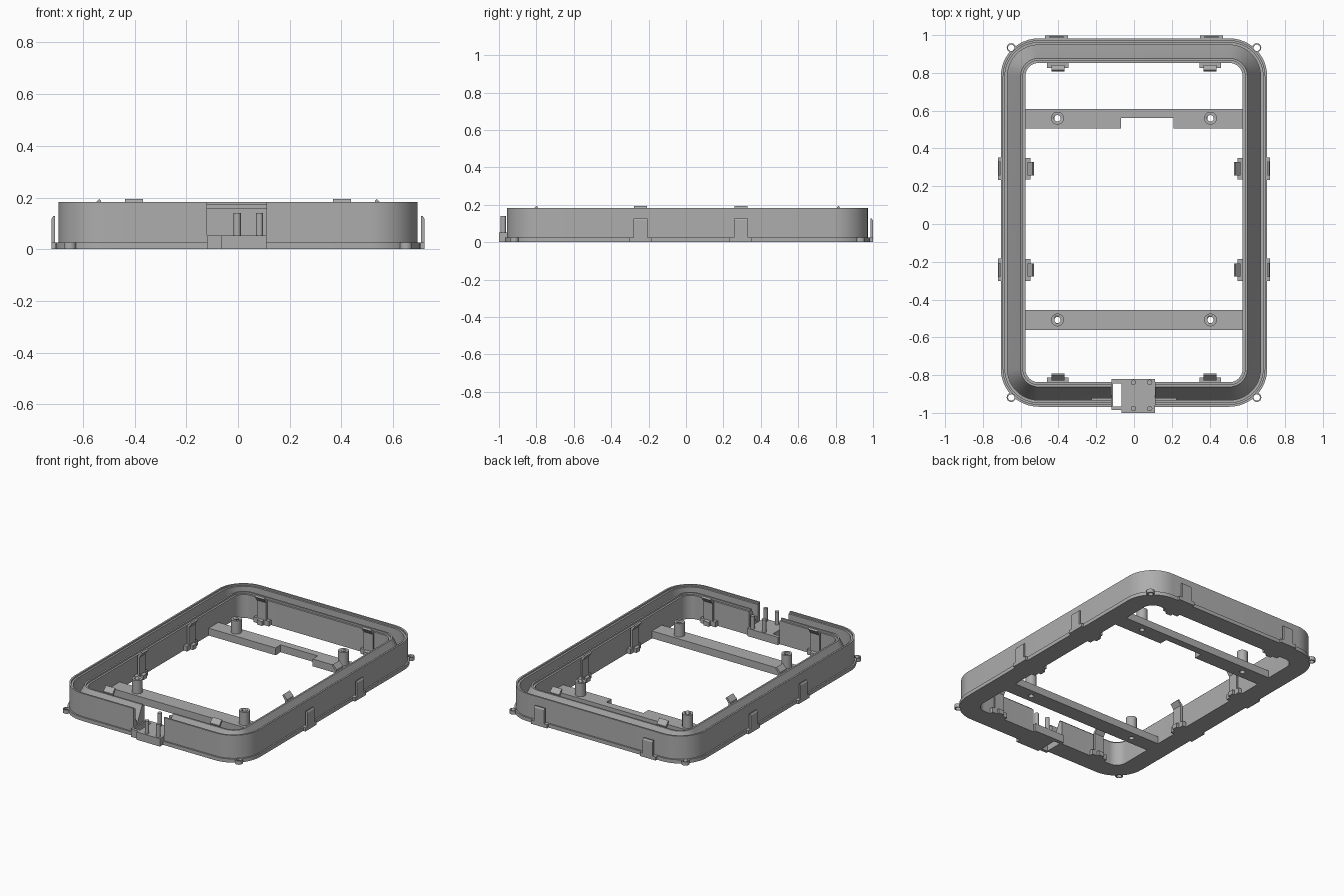
import bpy, bmesh, math
from mathutils import Matrix, Vector

if "Cube" in bpy.data.objects:
    bpy.data.objects.remove(bpy.data.objects["Cube"])

gray = bpy.data.materials.new("gray plastic")
gray.diffuse_color = (0.42, 0.42, 0.42, 1)
gray.use_nodes = True
gray.node_tree.nodes["Principled BSDF"].inputs["Base Color"].default_value = gray.diffuse_color
CY = 0.0075                      # frame centre in y
HX, HY, R = 0.705, 0.975, 0.2    # outer half sizes and corner radius


def finish(name, bm, smooth=True):
    bmesh.ops.recalc_face_normals(bm, faces=bm.faces)
    me = bpy.data.meshes.new(name)
    bm.to_mesh(me)
    bm.free()
    ob = bpy.data.objects.new(name, me)
    bpy.context.collection.objects.link(ob)
    me.materials.append(gray)
    bpy.ops.object.select_all(action='DESELECT')
    bpy.context.view_layer.objects.active = ob
    ob.select_set(True)
    if smooth:
        bpy.ops.object.shade_smooth_by_angle(angle=math.radians(30))
    return ob


def add_box(bm, x0, x1, y0, y1, z0, z1):
    m = Matrix.Translation(((x0 + x1) / 2, (y0 + y1) / 2, (z0 + z1) / 2)) @ \
        Matrix.Diagonal((abs(x1 - x0), abs(y1 - y0), abs(z1 - z0), 1))
    bmesh.ops.create_cube(bm, size=1, matrix=m)


def box(name, *dims):
    bm = bmesh.new()
    add_box(bm, *dims)
    return finish(name, bm, False)


def cyl(name, x, y, z0, z1, r, seg=24):
    bm = bmesh.new()
    bmesh.ops.create_cone(bm, cap_ends=True, segments=seg, radius1=r, radius2=r, depth=z1 - z0,
                          matrix=Matrix.Translation((x, y, (z0 + z1) / 2)))
    return finish(name, bm)


def prism(name, outline, z0, z1):
    bm = bmesh.new()
    f = bm.faces.new([bm.verts.new((x, y, z0)) for x, y in outline])
    ext = bmesh.ops.extrude_face_region(bm, geom=[f])
    bmesh.ops.translate(bm, vec=(0, 0, z1 - z0),
                        verts=[v for v in ext["geom"] if isinstance(v, bmesh.types.BMVert)])
    return finish(name, bm, False)


def cut(ob, cutter):
    """Subtract the cutter from the object, then remove the cutter."""
    cutter.hide_render = True
    mod = ob.modifiers.new("cut", 'BOOLEAN')
    mod.operation, mod.solver, mod.object = 'DIFFERENCE', 'EXACT', cutter
    bpy.context.view_layer.objects.active = ob
    bpy.ops.object.modifier_apply(modifier=mod.name)
    bpy.data.objects.remove(cutter)


def tube(name, x, y, z0, z1, r, hole):
    ob = cyl(name, x, y, z0, z1, r)
    cut(ob, cyl("cutter", x, y, z0 - 0.05, z1 + 0.05, hole))
    return ob


def ring(inset, z, n=12):
    """Rounded rectangle loop, inset from the outer edge."""
    r = max(R - inset, 0.02)
    pts = []
    for k, (sx, sy) in enumerate([(1, 1), (-1, 1), (-1, -1), (1, -1)]):
        for i in range(n + 1):
            a = math.pi / 2 * (k + i / n)
            pts.append((sx * (HX - inset - r) + r * math.cos(a),
                        CY + sy * (HY - inset - r) + r * math.sin(a), z))
    return pts


# Frame: wall section with outer lip, V channel and inner wall, swept around
section = [(0, 0), (0, 0.025), (0.01, 0.025), (0.01, 0.182), (0.022, 0.182), (0.022, 0.172),
           (0.035, 0.172), (0.035, 0.03), (0.1, 0.16), (0.105, 0.172), (0.117, 0.172),
           (0.117, 0.16), (0.13, 0.16), (0.13, 0)]
bm = bmesh.new()
loops = [[bm.verts.new(p) for p in ring(d, z)] for d, z in section]
for a, b in zip(loops, loops[1:] + loops[:1]):
    for i in range(len(a)):
        j = (i + 1) % len(a)
        bm.faces.new((a[i], a[j], b[j], b[i]))
frame = finish("frame", bm)

# Gap in the front wall and slot through the floor
cut(frame, box("cutter", -0.12, 0.11, -1.1, -0.7, 0.05, 0.4))
cut(frame, box("cutter", -0.11, -0.065, -0.965, -0.845, -0.1, 0.3))

# Corner screw lugs and the grooves above them
for x in (-0.65, 0.65):
    for y in (0.933, -0.918):
        cut(frame, cyl("cutter", x, y, -0.1, 0.4, 0.018))
        tube("corner_lug", x, y, 0, 0.025, 0.024, 0.017)
bpy.context.view_layer.objects.active = frame
frame.select_set(True)
bpy.ops.object.shade_smooth_by_angle(angle=math.radians(30))

# Cross bars with screw bosses
rear = [(-0.575, 0.505), (-0.07, 0.505), (-0.07, 0.56), (0.21, 0.56), (0.21, 0.505),
        (0.575, 0.505), (0.575, 0.61), (-0.575, 0.61)]
front = [(-0.575, -0.56), (0.575, -0.56), (0.575, -0.455), (-0.575, -0.455)]
for name, outline, y in (("rear_bar", rear, 0.56), ("front_bar", front, -0.508)):
    bar = prism(name, outline, 0, 0.05)
    for x in (-0.405, 0.405):
        cut(bar, cyl("cutter", x, y, -0.1, 0.2, 0.017))
        tube("screw_boss", x, y, 0.05, 0.14, 0.034, 0.017)


def clip(name, place, angle, parts):
    """Clip built along local x, with local +y pointing away from the wall."""
    bm = bmesh.new()
    for width, prof in parts:
        a = [bm.verts.new((-width / 2, y, z)) for y, z in prof]
        b = [bm.verts.new((width / 2, y, z)) for y, z in prof]
        bm.faces.new(a)
        bm.faces.new(b[::-1])
        for i in range(len(a)):
            j = (i + 1) % len(a)
            bm.faces.new((a[i], b[i], b[j], a[j]))
    bmesh.ops.transform(bm, verts=bm.verts,
                        matrix=Matrix.Translation(place) @ Matrix.Rotation(angle, 4, 'Z'))
    return finish(name, bm, False)


# Inner clips: foot, spring plate and leaning hook tip
inner = [(0.115, [(-0.005, 0), (0.026, 0), (0.026, 0.035), (-0.005, 0.035)]),
         (0.07, [(0.01, 0.03), (0.024, 0.03), (0.024, 0.155), (0.046, 0.186), (0.038, 0.195),
                 (0.01, 0.165)]),
         (0.04, [(0.02, 0.0), (0.044, 0.0), (0.044, 0.03), (0.02, 0.035)])]
# Outer clips: foot and upright tongue
outer = [(0.12, [(-0.015, 0), (0.016, 0), (0.016, 0.025), (-0.015, 0.025)]),
         (0.075, [(0.003, 0.02), (0.016, 0.02), (0.016, 0.118), (0.01, 0.128), (0.003, 0.128)])]
for s in (-1, 1):
    clip("rear_inner_clip", (s * 0.403, CY + 0.845, 0), math.pi, inner)
    clip("front_inner_clip", (s * 0.403, CY - 0.845, 0), 0, inner)
    clip("rear_outer_clip", (s * 0.41, CY + HY, 0), 0, outer)
    for y in (0.293, -0.243):
        clip("side_inner_clip", (s * 0.575, y, 0), s * math.pi / 2, inner)
        clip("side_outer_clip", (s * HX, y, 0), -s * math.pi / 2, outer)

# Connector seat in the front gap, with four locating pins
seat = box("connector_seat", -0.12, 0.11, -0.985, -0.82, 0, 0.053)
cut(seat, box("cutter", -0.11, -0.065, -0.965, -0.845, -0.1, 0.2))
box("seat_edge", -0.065, 0.11, -1.0, -0.98, 0, 0.053)
for x in (-0.003, 0.083):
    for y in (-0.838, -0.977):
        cyl("locating_pin", x, y, 0.05, 0.14, 0.014, 16)

# Ribs in the channel on both sides of the gap
box("left_rib", -0.225, -0.12, -0.932, -0.922, 0.02, 0.09)
box("right_rib", 0.11, 0.225, -0.945, -0.922, 0.02, 0.09)
